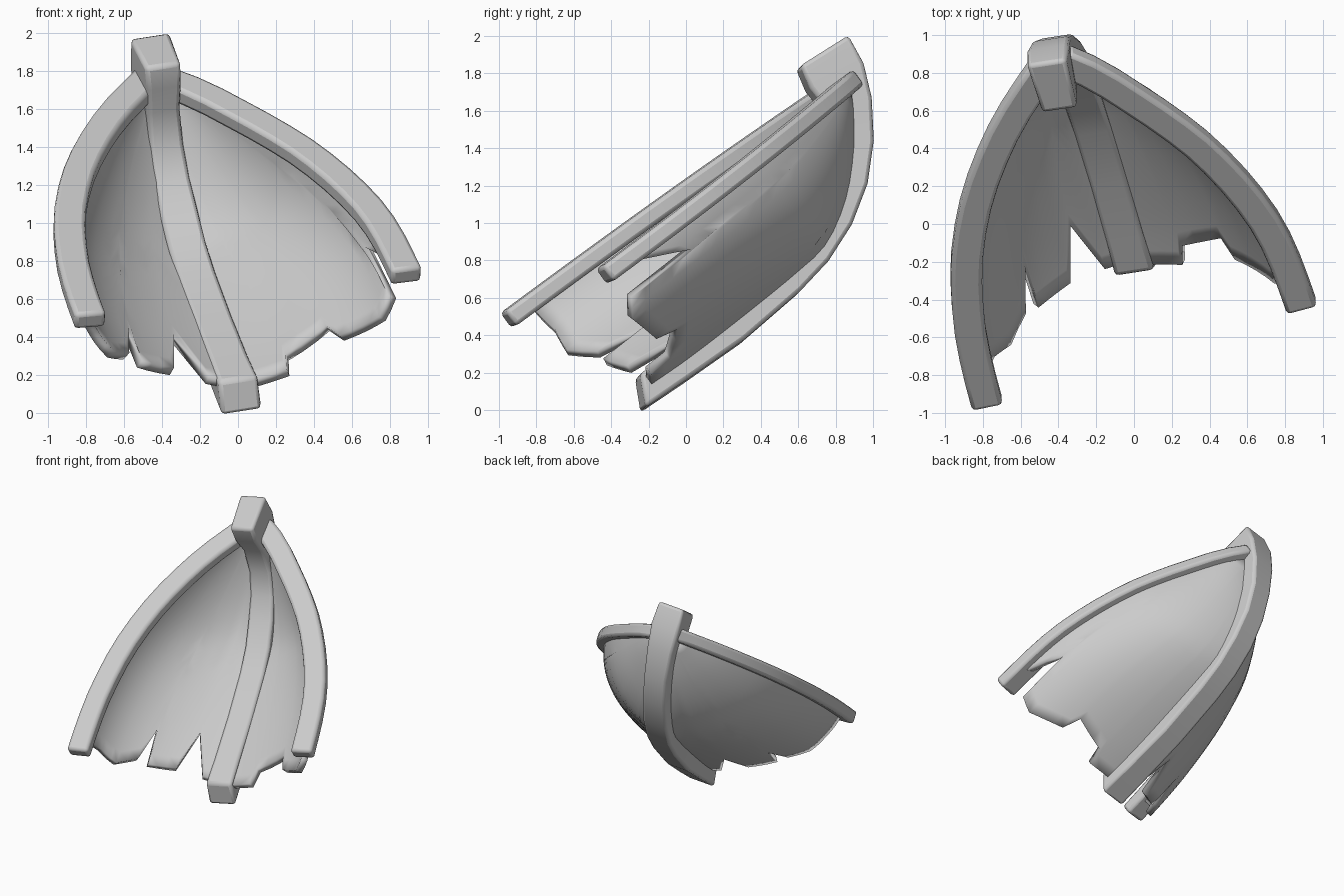
import bpy, bmesh
from mathutils import Vector as V

if "Cube" in bpy.data.objects:
    bpy.data.objects.remove(bpy.data.objects["Cube"])

SIDE = V((.974, .15, .15)).normalized()       # across the keel
UP = V((.066, -.72, 1)).normalized()          # normal of the deck plane


def keel_pt(y, z):
    return V((.01 - .19 * (y + .25) - .14 * (z - .1), y, z))


def deck_pt(x, y, drop=0):
    return V((x, y, 1.189 + .72 * y - .066 * x - drop))


def along(pts, t):
    """Point at fraction t of a smooth path, measured by chord length."""
    lens = [(b - a).length for a, b in zip(pts, pts[1:])]
    d = min(max(t, 0), 1) * sum(lens)
    for i, l in enumerate(lens):
        if d <= l or i == len(lens) - 1:
            f = d / l
            break
        d -= l
    a, b = pts[i], pts[i + 1]
    p = pts[i - 1] if i else a * 2 - b
    q = pts[i + 2] if i + 2 < len(pts) else b * 2 - a
    return .5 * (2 * a + (b - p) * f + (2 * p - 5 * a + 4 * b - q) * f ** 2
                 + (3 * a - p - 3 * b + q) * f ** 3)


def finish(name, bm, bevel, solid=0):
    bmesh.ops.recalc_face_normals(bm, faces=bm.faces)
    me = bpy.data.meshes.new(name)
    bm.to_mesh(me)
    bm.free()
    ob = bpy.data.objects.new(name, me)
    bpy.context.collection.objects.link(ob)
    if solid:
        m = ob.modifiers.new("thickness", 'SOLIDIFY')
        m.thickness, m.offset = solid, 0
    if bevel:
        m = ob.modifiers.new("bevel", 'BEVEL')
        m.width, m.segments, m.angle_limit = bevel, 2, .8
    bpy.context.view_layer.objects.active = ob
    ob.select_set(True)
    bpy.ops.object.shade_smooth_by_angle(angle=.6)
    ob.select_set(False)


def beam(name, rings):
    """Four-sided beam through a list of rings."""
    bm = bmesh.new()
    vs = [[bm.verts.new(p) for p in r] for r in rings]
    for a, b in zip(vs, vs[1:]):
        for i in range(4):
            bm.faces.new((a[i], a[i - 1], b[i - 1], b[i]))
    bm.faces.new(vs[0])
    bm.faces.new(vs[-1])
    finish(name, bm, .022)


# keel and stem head: outer y z, inner y z, outer width, inner width
stations = [(-.23, 0, -.26, .18, .22, .21), (0, .155, -.09, .3, .21, .2),
            (.3, .365, .2, .51, .2, .2), (.6, .625, .48, .74, .2, .2),
            (.75, .785, .62, .89, .2, .2), (.875, .98, .72, 1.06, .2, .2),
            (.96, 1.2, .79, 1.22, .19, .19), (.993, 1.43, .81, 1.4, .19, .18),
            (.98, 1.66, .75, 1.59, .21, .17), (.935, 1.84, .65, 1.71, .23, .18),
            (.855, 1.99, .6, 1.83, .21, .19)]
rings = []
for oy, oz, iy, iz, wo, wi in stations:
    o, i = keel_pt(oy, oz), keel_pt(iy, iz)
    rings.append((o - SIDE * wo / 2, o + SIDE * wo / 2, i + SIDE * wi / 2, i - SIDE * wi / 2))
beam("keel", rings)

# rails
right = [deck_pt(*p, .035) for p in [(-.38, .84), (-.2, .76), (0, .635), (.2, .5), (.37, .365),
                                     (.55, .18), (.7, -.02), (.8, -.22), (.89, -.465)]]
left = [deck_pt(*p, .01) for p in [(-.46, .82), (-.645, .54), (-.765, .29), (-.845, .04),
                                   (-.885, -.25), (-.87, -.55), (-.83, -.77), (-.775, -.98)]]


def rail(name, path):
    n, rings = 14, []
    for k in range(n + 1):
        t = k / n
        p = along(path, t)
        d = along(path, min(t + .02, 1)) - along(path, max(t - .02, 0))
        s = d.cross(UP).normalized() * .083
        h = UP * -.1
        rings.append((p - s, p + s, p + s + h, p - s + h))
    beam(name, rings)


rail("rail_right", right)
rail("rail_left", left)

# hull line along the keel
stem = [keel_pt(*p) for p in [(.87, 1.72), (.89, 1.5), (.885, 1.3), (.84, 1.08), (.74, .87),
                              (.59, .73), (.3, .5), (0, .27), (-.2, .13)]]


def hull(name, path, jag):
    """Rounded shell from rail (u=0) to keel (u=1), broken off along the jag points."""
    def surf(t, u):
        r, k = along(path, t) - UP * .05, along(stem, t)
        depth = (k - r).dot(-UP)
        down = -UP * depth
        c = r + down * .69 + (k - r - down) * .07
        return r * (1 - u) ** 2 + c * 2 * u * (1 - u) + k * u * u

    # locate the broken edge on the surface
    cells = [(.5 + .5 * a / 40, b / 50) for a in range(41) for b in range(51)]
    cells = [(t, u, surf(t, u)) for t, u in cells]
    edge, last = [], -.015
    for n, p in enumerate(jag):
        t, u, _ = min(cells, key=lambda c: (c[2] - V(p)).length)
        u = 0 if n == 0 else 1 if n == len(jag) - 1 else min(max(u, last + .015), .97)
        last = u
        edge.append((t, u))
    rows = []
    for (t0, u0), (t1, u1) in zip(edge, edge[1:]):
        m = max(1, round((u1 - u0) / .06))
        rows += [(t0 + (t1 - t0) * j / m, u0 + (u1 - u0) * j / m) for j in range(m)]
    rows.append(edge[-1])
    bm = bmesh.new()
    n = 22
    vs = [[bm.verts.new(surf(.03 + (t - .03) * i / n, u)) for i in range(n + 1)] for t, u in rows]
    for a, b in zip(vs, vs[1:]):
        for i in range(n):
            bm.faces.new((a[i], a[i + 1], b[i + 1], b[i]))
    finish(name, bm, 0, .05)


hull("hull_right", right, [(.82, -.33, .73), (.7, .02, .85), (.82, -.31, .64), (.79, -.29, .46),
                           (.59, -.11, .34), (.48, -.05, .42), (.27, -.07, .27),
                           (.28, -.18, .15), (.08, -.2, .12)])
hull("hull_left", left, [(-.79, -.82, .53), (-.76, -.7, .42), (-.7, -.63, .29), (-.6, -.45, .29),
                         (-.58, -.2, .44), (-.57, -.44, .22), (-.37, -.29, .17),
                         (-.36, .02, .37), (-.18, -.2, .13), (-.06, -.2, .12)])
